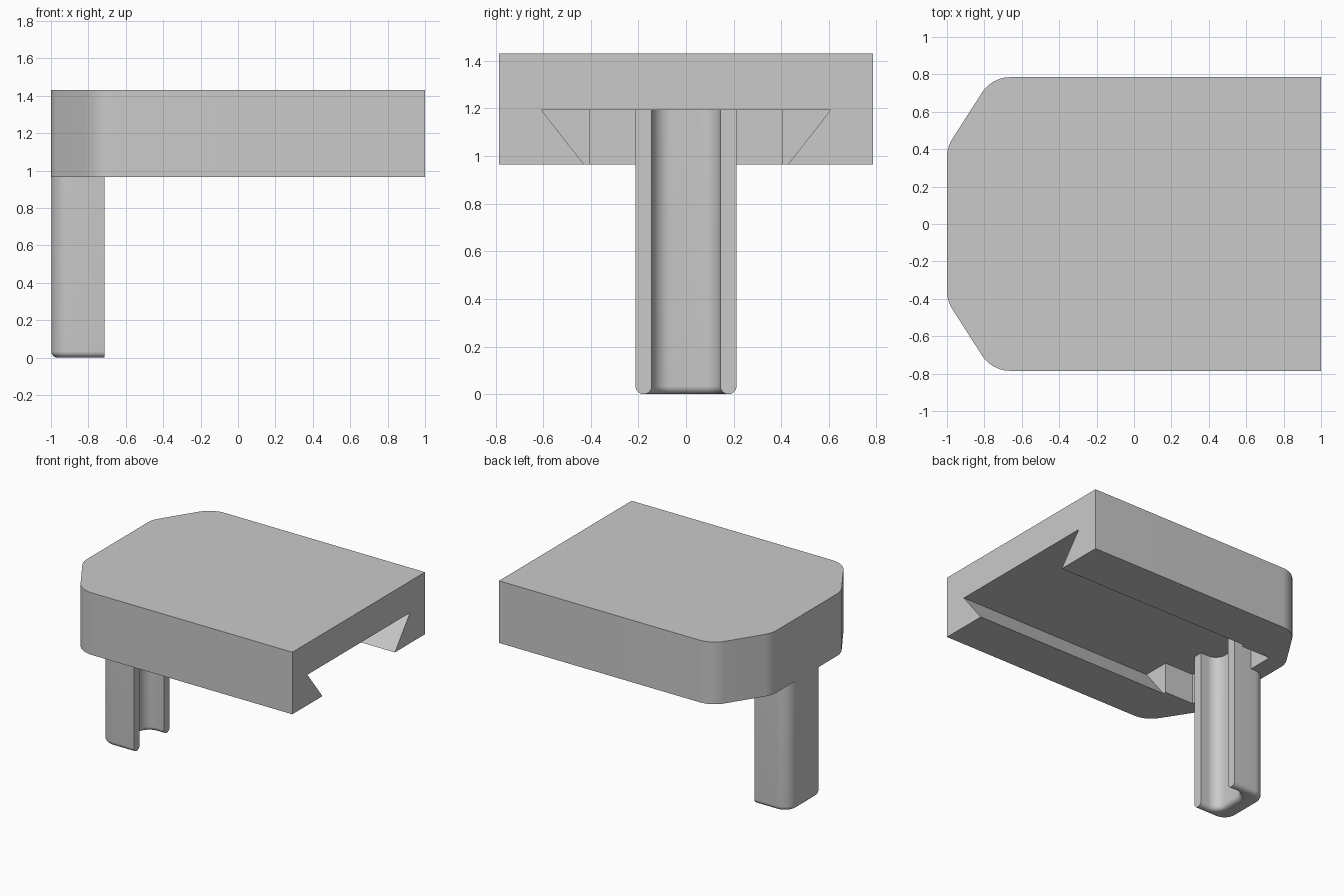
import bpy, bmesh
from math import radians, pi, cos, sin
from mathutils import Vector

if "Cube" in bpy.data.objects:
    bpy.data.objects.remove(bpy.data.objects["Cube"])

grey = bpy.data.materials.new("light grey")
grey.use_nodes = True
COLOUR = (0.59, 0.59, 0.59, 1)
grey.diffuse_color = COLOUR
grey.node_tree.nodes["Principled BSDF"].inputs["Base Color"].default_value = COLOUR


def loft(name, rings):
    """Closed solid through rings of equal length."""
    bm = bmesh.new()
    loops = [[bm.verts.new(p) for p in ring] for ring in rings]
    for a, b in zip(loops, loops[1:]):
        for i in range(len(a)):
            j = (i + 1) % len(a)
            bm.faces.new((a[i], a[j], b[j], b[i]))
    bm.faces.new(loops[0])
    bm.faces.new(loops[-1])
    bmesh.ops.recalc_face_normals(bm, faces=bm.faces)
    mesh = bpy.data.meshes.new(name)
    bm.to_mesh(mesh)
    bm.free()
    mesh.materials.append(grey)
    obj = bpy.data.objects.new(name, mesh)
    bpy.context.collection.objects.link(obj)
    return obj


def fillet(prev, corner, nxt, radius, steps=10):
    """Points of an arc rounding one corner of a flat outline."""
    c = Vector(corner)
    u, v = (Vector(prev) - c).normalized(), (Vector(nxt) - c).normalized()
    half = u.angle(v) / 2
    centre = c + (u + v).normalized() * radius / sin(half)
    reach = radius * cos(half) / sin(half)
    start = (c + u * reach - centre).normalized()
    end = (c + v * reach - centre).normalized()
    return [centre + start.slerp(end, i / steps).normalized() * radius
            for i in range(steps + 1)]


def activate(obj):
    bpy.ops.object.select_all(action='DESELECT')
    obj.select_set(True)
    bpy.context.view_layer.objects.active = obj


BOTTOM, CEILING, TOP = 0.965, 1.193, 1.43

# Head block: plan outline with rounded, slanted corners at one end
side = [(1, 0.785), (-0.76, 0.785), (-1, 0.41), (-1, 0)]
half = [Vector(side[0])]
half += fillet(*side[0:3], 0.18) + fillet(*side[1:4], 0.18)
outline = half + [Vector((p.x, -p.y)) for p in reversed(half)]
block = loft("head_block", [[(p.x, p.y, z) for p in outline] for z in (BOTTOM, TOP)])

# Dovetail groove, open at one end, then a straight pocket around the leg
low, slope = BOTTOM - 0.1, 0.18 / 0.23
wide, narrow = 0.607, 0.607 - slope * (CEILING - low)
dovetail = [(-narrow, low), (narrow, low), (wide, CEILING), (-wide, CEILING)]
pocket = [(-0.405, low), (0.405, low), (0.405, CEILING), (-0.405, CEILING)]
for section, x0, x1 in ((dovetail, -0.62, 1.1), (pocket, -0.86, -0.5)):
    cutter = loft("groove_cutter", [[(x, y, z) for y, z in section] for x in (x0, x1)])
    cutter.hide_render = True
    activate(block)
    mod = block.modifiers.new("groove", 'BOOLEAN')
    mod.operation, mod.solver, mod.object = 'DIFFERENCE', 'EXACT', cutter
    bpy.ops.object.modifier_apply(modifier=mod.name)
    bpy.data.objects.remove(cutter)

# Leg: U-shaped channel with thin arms, a thick back and a rounded lower rim
RIM, END = 0.034, -0.715


def wall(y, back, radius, z):
    """One U-shaped line with rounded corners."""
    pts = [(END, y, z)]
    for sign, first in ((1, pi / 2), (-1, pi)):
        for i in range(11):
            a = first + i / 10 * pi / 2
            pts.append((back + radius + radius * cos(a),
                        sign * (y - radius) + radius * sin(a), z))
    return pts + [(END, -y, z)]


def channel(inset, z):
    """Closed ring of the outer and inner walls, both moved into the material."""
    outer = wall(0.212 - inset, -0.998 + inset, 0.1 - inset, z)
    inner = wall(0.144 + inset, -0.86 - inset, 0.08 + inset, z)
    return outer + inner[::-1]


rings = []
for i in range(9):
    a = radians(6 + 84 * i / 8)
    rings.append(channel(RIM * (1 - sin(a)), RIM * (1 - cos(a))))
rings.append(channel(0, CEILING + 0.005))
leg = loft("channel_leg", rings)

for obj in (block, leg):
    activate(obj)
    bpy.ops.object.shade_smooth_by_angle(angle=radians(28))
